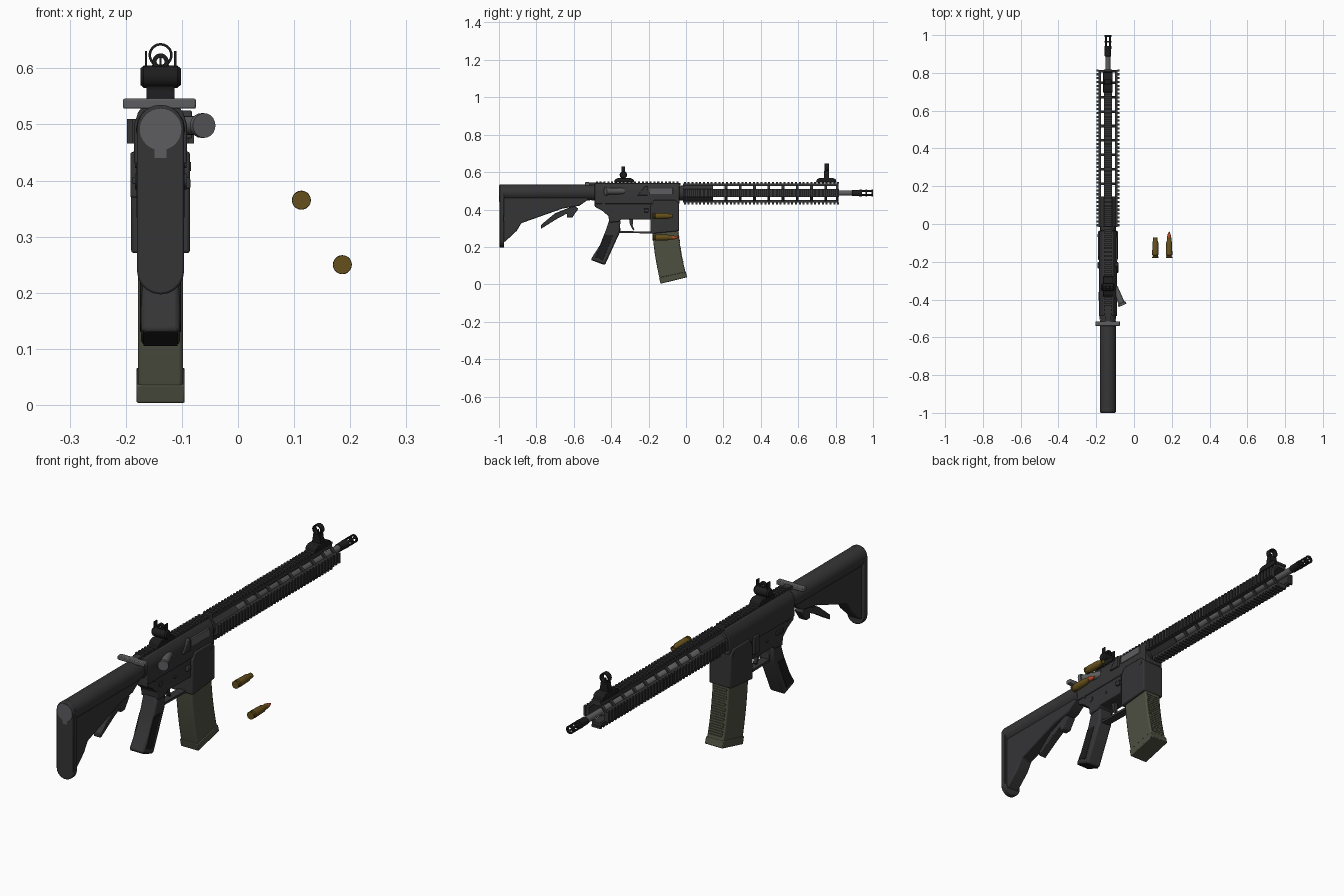
import bpy, bmesh, math
from mathutils import Matrix, Vector

if "Cube" in bpy.data.objects:
    bpy.data.objects.remove(bpy.data.objects["Cube"])

GX, CZ = -0.138, 0.488   # rifle centre line: x, and bore height z


def material(name, r, g, b):
    m = bpy.data.materials.new(name)
    m.diffuse_color = (r, g, b, 1)
    m.use_nodes = True
    m.node_tree.nodes["Principled BSDF"].inputs["Base Color"].default_value = m.diffuse_color
    return m


DARK = material("dark_metal", .035, .035, .037)
BLACK = material("black_polymer", .012, .012, .013)
STEEL = material("steel", .11, .11, .115)
OLIVE = material("olive_polymer", .075, .08, .053)
BRASS = material("brass", .13, .08, .012)
RED = material("red_tip", .5, .07, .02)


def finish(name, bm, mat, bevel=0, loc=(GX, 0, 0)):
    bmesh.ops.recalc_face_normals(bm, faces=bm.faces)
    me = bpy.data.meshes.new(name)
    bm.to_mesh(me)
    bm.free()
    ob = bpy.data.objects.new(name, me)
    bpy.context.collection.objects.link(ob)
    me.materials.append(mat)
    ob.location = loc
    if bevel:
        b = ob.modifiers.new("bevel", 'BEVEL')
        b.width, b.segments, b.limit_method = bevel, 2, 'ANGLE'
    return ob


def boxes(name, items, mat, bevel=0, turns=(0,)):
    """items: (x0,x1,y0,y1,z0,z1); turns: copies rotated about the bore, in degrees."""
    bm = bmesh.new()
    for a in turns:
        rot = Matrix.Translation((0, 0, CZ)) @ Matrix.Rotation(math.radians(a), 4, 'Y') @ Matrix.Translation((0, 0, -CZ))
        for x0, x1, y0, y1, z0, z1 in items:
            m = Matrix.Translation(((x0+x1)/2, (y0+y1)/2, (z0+z1)/2)) @ Matrix.Diagonal((x1-x0, y1-y0, z1-z0, 1))
            bmesh.ops.create_cube(bm, size=1, matrix=rot @ m)
    return finish(name, bm, mat, bevel)


def prism(name, pts, a, b, mat, bevel=0, axis='X'):
    """Extrude a (y,z) outline along x, or an (x,z) outline along y."""
    bm = bmesh.new()
    vs = [bm.verts.new((a, u, v) if axis == 'X' else (u, a, v)) for u, v in pts]
    f = bm.faces.new(vs)
    ext = bmesh.ops.extrude_face_region(bm, geom=[f])['geom']
    d = Vector((b-a, 0, 0)) if axis == 'X' else Vector((0, b-a, 0))
    bmesh.ops.translate(bm, verts=[e for e in ext if isinstance(e, bmesh.types.BMVert)], vec=d)
    return finish(name, bm, mat, bevel)


def lathe(name, prof, mat, loc=(GX, 0, CZ), n=24, hollow=False, rot=(0, 0, 0), phase=0):
    """Revolve (y, radius) points about the y axis."""
    bm = bmesh.new()
    rings = [[bm.verts.new((r*math.cos(phase+2*math.pi*i/n), y, r*math.sin(phase+2*math.pi*i/n)))
              for i in range(n)] for y, r in prof]
    pairs = list(zip(rings, rings[1:]))
    if hollow:
        pairs.append((rings[-1], rings[0]))
    else:
        bm.faces.new(rings[0])
        bm.faces.new(rings[-1])
    for p, q in pairs:
        for i in range(n):
            j = (i+1) % n
            bm.faces.new((p[i], p[j], q[j], q[i]))
    ob = finish(name, bm, mat, 0, loc)
    ob.rotation_euler = rot
    return ob


def tube(name, y0, y1, r, ri, mat, z=CZ, n=24, phase=0):
    return lathe(name, [(y0, r), (y1, r), (y1, ri), (y0, ri)], mat, (GX, 0, z), n, True, (0, 0, 0), phase)


def stadium(w, z0, z1, n=10):
    top = [(w*math.cos(math.pi*i/n), z1-w+w*math.sin(math.pi*i/n)) for i in range(n+1)]
    return top + [(-x, z0+z1-z) for x, z in top]


# Shoulder stock: tube, web, butt pad, release lever
lathe("stock_tube", [(-.985, .043), (-.52, .043), (-.505, .04)], DARK, (GX, 0, .491), 32)
prism("stock_web", [(-.985, .49), (-.52, .49), (-.52, .455), (-.57, .42), (-.66, .405), (-.88, .327),
                    (-.905, .286), (-.96, .235), (-.985, .215)], -.03, .03, DARK, .006)
prism("butt_pad", stadium(.042, .197, .535), -.998, -.972, DARK, .004, 'Y')
lathe("buffer_tube_end", [(-1, .037), (-.99, .037)], STEEL, (GX, 0, .491), 32)
boxes("buffer_tube_lug", [(-.011, .011, -1, -.99, .44, .47)], STEEL)
prism("stock_lever", [(-.775, .297), (-.775, .318), (-.70, .38), (-.60, .42), (-.575, .405), (-.608, .357),
                      (-.637, .357), (-.637, .378), (-.69, .35)], -.018, .018, DARK, .003)
lathe("buffer_tube", [(-.54, .036), (-.46, .036)], DARK, (GX, 0, .491))
tube("castle_nut", -.505, -.485, .044, .03, DARK, .491, 16)

# Upper and lower receiver
up = [(.047, .43), (.047, .50), (.04, .522), (.026, .54)]
prism("upper_receiver", up + [(-x, z) for x, z in reversed(up)], -.488, -.035, DARK, .003, 'Y')
prism("lower_receiver", [(-.488, .47), (-.488, .415), (-.45, .395), (-.415, .365), (-.41, .33), (-.36, .335),
                         (-.345, .347), (-.18, .347), (-.06, .38), (-.045, .47)], -.0425, .0425, DARK, .004)
prism("magazine_well", [(-.19, .27), (-.037, .285), (-.037, .43), (-.06, .452), (-.17, .452), (-.19, .42)],
      -.0525, .0525, DARK, .005)
prism("charging_handle", [(-.067, .528), (.063, .528), (.063, .546), (-.067, .546)], -.54, -.515, STEEL, .003, 'Y')
boxes("charging_bar", [(-.016, .016, -.52, -.44, .53, .545)], DARK)
boxes("ejection_port", [(.04, .0495, -.195, -.07, .482, .517)], STEEL, .002)
prism("case_deflector", [(-.26, .475), (-.205, .475), (-.205, .525), (-.22, .525)], .03, .056, DARK, .003)
lathe("forward_assist", [(-.105, .022), (-.092, .022), (-.09, .017), (.0, .017)], STEEL,
      (-.103, -.335, .498), 20, False, (0, 0, math.radians(24)))
boxes("bolt_catch", [(-.054, -.04, -.235, -.2, .37, .45)], DARK, .003)
boxes("magazine_release", [(.04, .053, -.225, -.2, .385, .405)], DARK, .003)
for nm, y, z, r in [("selector", -.40, .40, .013), ("rear_pin", -.44, .43, .008), ("trigger_pin", -.30, .39, .006),
                    ("front_pin", -.06, .425, .008)]:
    w = .054 if nm == "front_pin" else .046
    lathe(nm, [(-w, r), (w, r)], DARK, (GX, y, z), 14, False, (0, 0, math.pi/2))
boxes("selector_lever", [(-.05, -.042, -.405, -.36, .394, .406)], DARK, .002)

# Trigger, guard and grip
prism("trigger_guard", [(-.365, .275), (-.185, .272), (-.185, .282), (-.35, .285), (-.355, .34), (-.365, .34)],
      -.018, .018, DARK)
prism("trigger", [(-.305, .355), (-.30, .32), (-.287, .295), (-.28, .287), (-.276, .292), (-.285, .315),
                  (-.283, .355)], -.008, .008, DARK)
prism("grip", [(-.41, .345), (-.43, .286), (-.46, .21), (-.51, .132), (-.433, .104), (-.355, .275), (-.35, .345)],
      -.035, .035, DARK, .009)
prism("grip_panel", [(-.432, .265), (-.487, .145), (-.445, .13), (-.388, .265)], -.0365, .0365, BLACK, .001)
prism("grip_cap", [(-.502, .136), (-.438, .112), (-.441, .105), (-.505, .129)], -.03, .03, BLACK)


# Curved magazine with lip and front ribs
def mag_edge(t, front):
    y = -.18 + .014*t + .032*t*t + (.139 if front else 0)
    return y, .3 - t*(.262 if front else .297)


def mag_outline(t0, t1, grow=0, n=8):
    ts = [t0 + (t1-t0)*i/n for i in range(n+1)]
    return ([(mag_edge(t, False)[0]-grow, mag_edge(t, False)[1]) for t in ts] +
            [(mag_edge(t, True)[0]+grow, mag_edge(t, True)[1]) for t in reversed(ts)])


prism("magazine", mag_outline(0, .97), -.040, .040, OLIVE, .006)
prism("magazine_base", mag_outline(.89, 1, .002, 2), -.043, .043, OLIVE, .003)
ribs = []
for i in range(20):
    y, z = mag_edge(.1 + .039*i, True)
    ribs.append((-.032, .032, y-.008, y+.002, z-.003, z+.003))
boxes("magazine_ribs", ribs, OLIVE)

# Handguard: four toothed rails, ribs between windows, solid rear part
turns = (0, 90, 180, 270)
boxes("handguard_rails", [(-.022, .022, -.015, .815, CZ+.037, CZ+.051)], DARK, 0, turns)
boxes("handguard_teeth", [(-.022, .022, -.012+.0205*i, -.001+.0205*i, CZ+.05, CZ+.06) for i in range(41)],
      DARK, 0, turns)
OCT = math.pi/8
tube("handguard_sleeve", -.015, .145, .0485, .040, DARK, CZ, 8, OCT)
for i in range(9):
    y = .214 + .0762*i if i < 8 else .808
    tube(f"handguard_rib_{i}", y-.007, y+.007, .0485, .040, DARK, CZ, 8, OCT)
lathe("barrel_nut", [(-.045, .04), (-.015, .04)], DARK, n=16)

# Receiver top rail
boxes("receiver_rail", [(-.022, .022, -.485, -.03, .532, .541)] +
      [(-.022, .022, -.482+.0205*i, -.471+.0205*i, .54, .549) for i in range(22)], DARK)

# Barrel and slotted muzzle device
lathe("barrel", [(-.03, .02), (.3, .02), (.31, .014), (.895, .014)], STEEL)
lathe("muzzle_base", [(.885, .013), (.89, .017), (.925, .017), (.93, .0185), (.942, .0185)], BLACK, n=16)
tube("muzzle_ring_rear", .96, .969, .018, .011, BLACK, CZ, 16)
tube("muzzle_ring_front", .991, 1, .018, .011, BLACK, CZ, 16)
boxes("muzzle_prongs", [(-.004, .004, .94, .995, CZ+.011, CZ+.0172)], BLACK, 0, (45, 135, 225, 315))

# Rear sight
prism("rear_sight_base", [(-.385, .545), (-.275, .545), (-.28, .56), (-.295, .568), (-.365, .568), (-.38, .56)],
      -.025, .025, BLACK, .002)
lathe("rear_sight_drum", [(-.036, .015), (-.03, .02), (.03, .02), (.036, .015)], BLACK,
      (GX, -.335, .585), 18, False, (0, 0, math.pi/2))
boxes("rear_sight_wings", [(s*.026-.002, s*.026+.002, -.345, -.325, .58, .631) for s in (-1, 1)], BLACK)
prism("rear_sight_leaf", [(-.018, .575), (.018, .575), (.014, .603), (-.014, .603)], -.342, -.328, BLACK, 0, 'Y')
tube("rear_sight_aperture", -.342, -.328, .0145, .007, BLACK, .612)

# Front sight
prism("front_sight_base", [(.695, .545), (.805, .545), (.80, .562), (.785, .569), (.715, .569), (.70, .562)],
      -.025, .025, BLACK, .002)
prism("front_sight_stem", [(-.022, .565), (.022, .565), (.015, .607), (-.015, .607)], .738, .764, BLACK, .001, 'Y')
tube("front_sight_ring", .74, .764, .0215, .017, BLACK, .6235)
boxes("front_sight_post", [(-.002, .002, .749, .755, .6, .622)], BLACK)

# Cartridges: empty case and loaded round
CASE = [(-.18, .0165), (-.174, .0165), (-.172, .0135), (-.167, .0135), (-.164, .017), (-.098, .0155),
        (-.088, .0115), (-.071, .0115)]
lathe("empty_case", CASE + [(-.071, .0095), (-.09, .0095)], BRASS, (.113, 0, .365), 20)
lathe("loaded_case", CASE, BRASS, (.186, 0, .25), 20)
lathe("bullet", [(-.075, .0105), (-.066, .0103), (-.056, .008), (-.046, .0045), (-.04, .0015)], RED,
      (.186, 0, .25), 20)

# Smooth curved faces, keep hard edges
bpy.ops.object.select_all(action='SELECT')
bpy.context.view_layer.objects.active = bpy.context.selected_objects[0]
bpy.ops.object.shade_smooth_by_angle(angle=math.radians(32))
